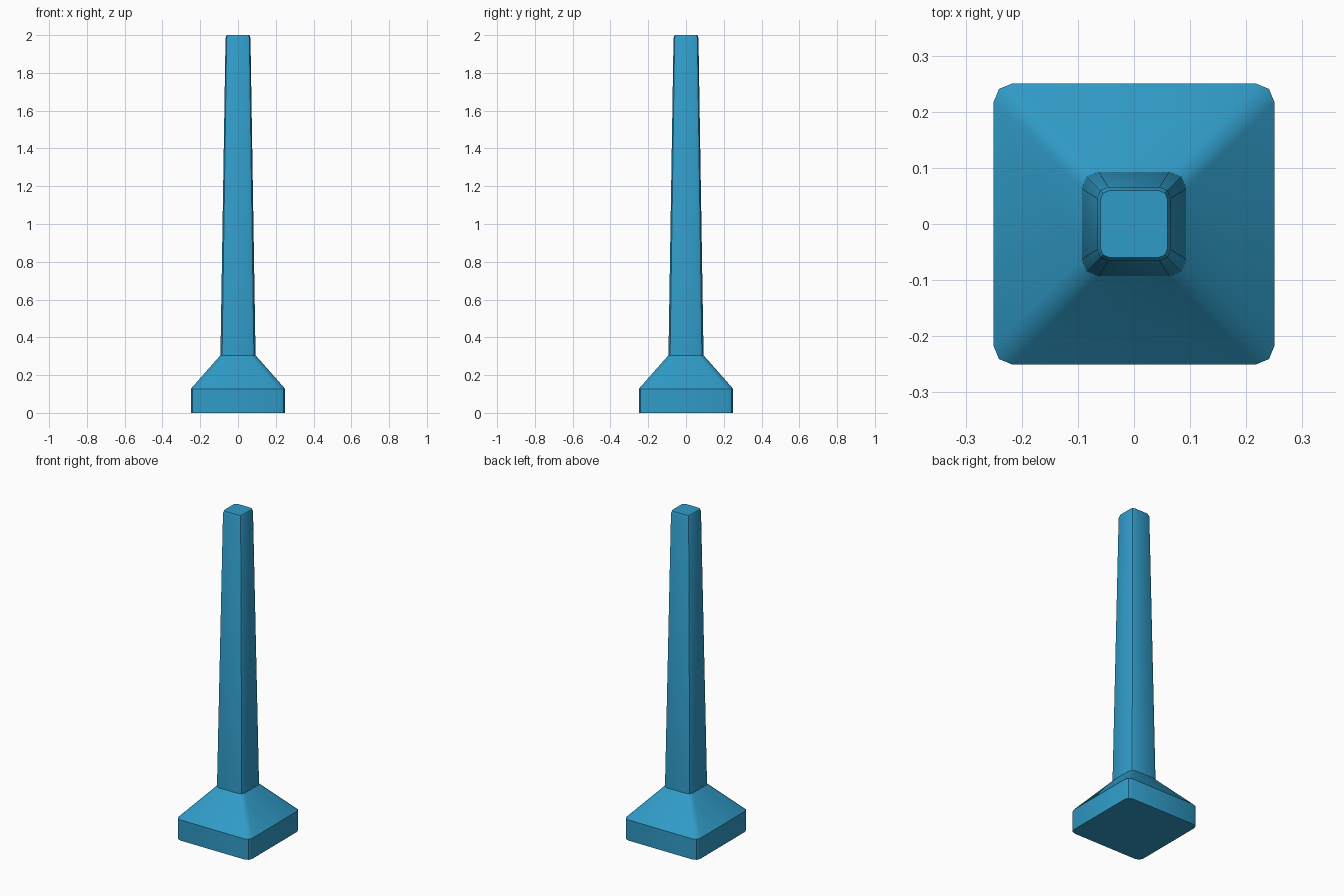
import bpy, bmesh, math

if "Cube" in bpy.data.objects:
    bpy.data.objects.remove(bpy.data.objects["Cube"])

blue = bpy.data.materials.new("blue")
blue.diffuse_color = (0.03, 0.33, 0.58, 1)
blue.use_nodes = True
blue.node_tree.nodes["Principled BSDF"].inputs["Base Color"].default_value = blue.diffuse_color


def ring(bm, half, radius, z):
    """Square ring with two-segment rounded corners."""
    verts = []
    for sx, sy, start in ((1, 1, 0), (-1, 1, 90), (-1, -1, 180), (1, -1, 270)):
        for step in range(3):
            a = math.radians(start + step * 45)
            verts.append(bm.verts.new((sx * (half - radius) + radius * math.cos(a),
                                       sy * (half - radius) + radius * math.sin(a), z)))
    return verts


# Rings from bottom to top: half width, corner radius, height
profile = [
    (0.25, 0.032, 0.0),      # plinth bottom
    (0.25, 0.032, 0.127),    # plinth top
    (0.093, 0.03, 0.305),    # sloped shoulder meets the shaft
    (0.066, 0.02, 1.985),    # shaft top
    (0.060, 0.017, 2.0),     # small bevel to the cap
]

# Tapered post with plinth, lofted as one closed shell
bm = bmesh.new()
rings = [ring(bm, *p) for p in profile]
for low, high in zip(rings, rings[1:]):
    for i in range(len(low)):
        j = (i + 1) % len(low)
        bm.faces.new((low[i], low[j], high[j], high[i]))
bm.faces.new(list(reversed(rings[0])))
bm.faces.new(rings[-1])
bmesh.ops.recalc_face_normals(bm, faces=bm.faces)

mesh = bpy.data.meshes.new("tapered_post")
bm.to_mesh(mesh)
bm.free()
mesh.materials.append(blue)
post = bpy.data.objects.new("tapered_post", mesh)
bpy.context.collection.objects.link(post)
bpy.context.view_layer.objects.active = post
post.select_set(True)
bpy.ops.object.shade_smooth_by_angle(angle=math.radians(30))
